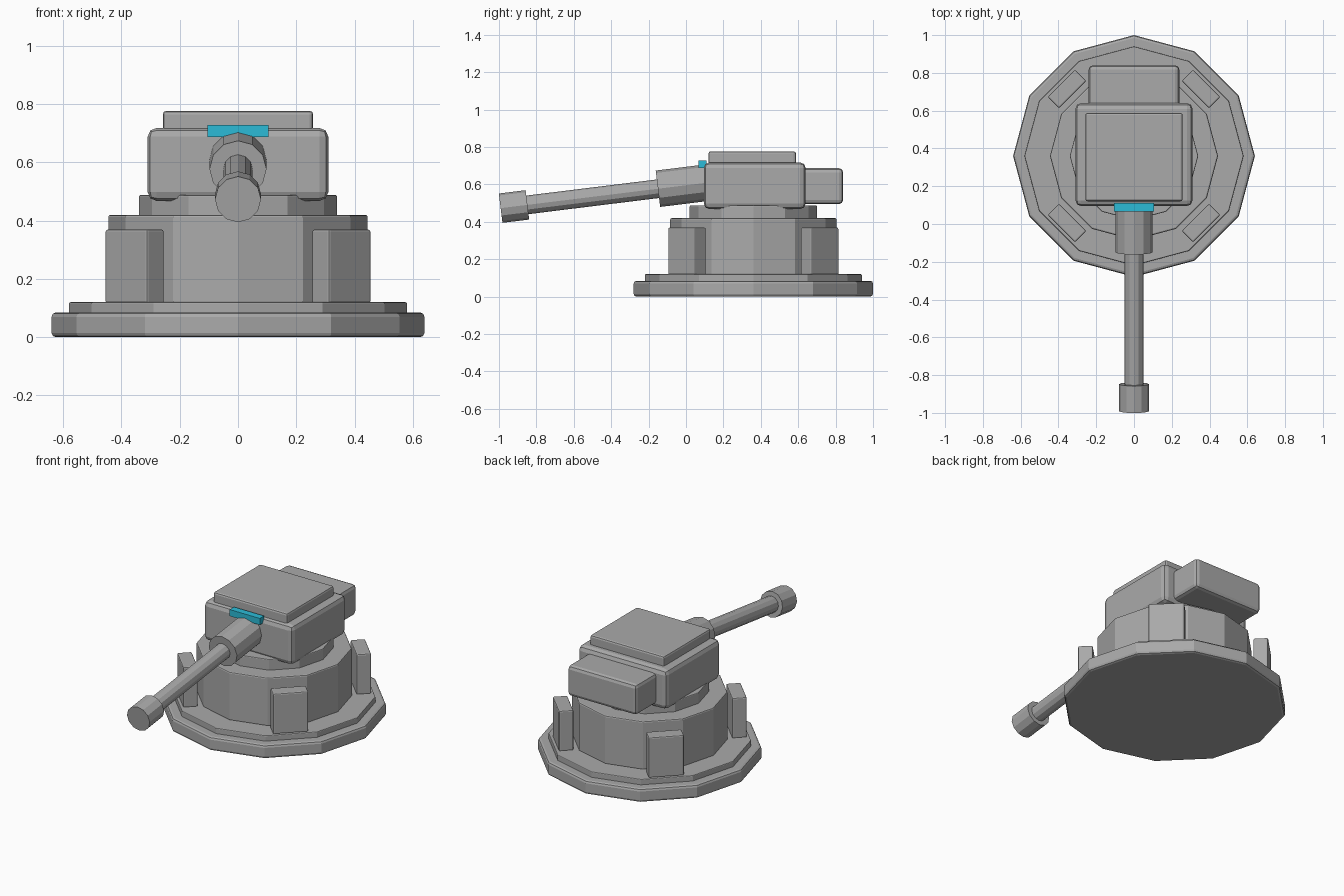
import bpy
from math import radians
from mathutils import Vector

cube = bpy.data.objects.get("Cube")
if cube:
    bpy.data.objects.remove(cube, do_unlink=True)


def material(name, colour):
    m = bpy.data.materials.new(name)
    m.use_nodes = True
    m.diffuse_color = colour
    m.node_tree.nodes["Principled BSDF"].inputs["Base Color"].default_value = colour
    return m


grey = material("grey metal", (0.4, 0.4, 0.4, 1))
cyan = material("cyan glass", (0.025, 0.5, 0.68, 1))
CENTRE_Y = 0.36


def finish(name, mat, bevel, segments=2):
    ob = bpy.context.object
    ob.name = name
    ob.data.materials.append(mat)
    if bevel:
        mod = ob.modifiers.new("Soft edges", "BEVEL")
        mod.width = bevel
        mod.segments = segments
        mod.limit_method = "ANGLE"
        mod.angle_limit = radians(40)
    return ob


def box(name, low, high, bevel=0.01, mat=grey, turn=0):
    low, high = Vector(low), Vector(high)
    bpy.ops.mesh.primitive_cube_add(size=1, location=(low + high) / 2)
    ob = bpy.context.object
    ob.scale = high - low
    bpy.ops.object.transform_apply(location=False, rotation=False, scale=True)
    ob.rotation_euler.z = turn
    return finish(name, mat, bevel)


def tier(name, radius, bottom, top, bevel):
    bpy.ops.mesh.primitive_cylinder_add(vertices=12, radius=radius, depth=top - bottom,
                                        location=(0, CENTRE_Y, (bottom + top) / 2))
    return finish(name, grey, bevel)


def barrel_point(y):
    return Vector((0, y, 0.577 + 0.1235 * (y + 0.15)))


def tube(name, radius, front, back):
    a, b = barrel_point(front), barrel_point(back)
    bpy.ops.mesh.primitive_cylinder_add(vertices=12, radius=radius, depth=(b - a).length,
                                        location=(a + b) / 2)
    bpy.context.object.rotation_euler = (b - a).to_track_quat("Z", "Y").to_euler()
    return finish(name, grey, 0)


# Stepped twelve-sided pedestal
tier("base_plate", 0.64, 0, 0.085, 0.015)
tier("base_step", 0.58, 0.08, 0.12, 0.005)
tier("drum", 0.445, 0.115, 0.42, 0.008)
tier("turret_ring", 0.34, 0.41, 0.488, 0.005)

# Four diagonal support blocks around the drum
for side, sx in (("left", 1), ("right", -1)):
    for end, sy in (("back", 1), ("front", -1)):
        x, y = sx * 0.355, CENTRE_Y + sy * 0.355
        box(f"support_block_{end}_{side}", (x - 0.0425, y - 0.1025, 0.115),
            (x + 0.0425, y + 0.1025, 0.37), 0.008, turn=radians(45 * sx * sy))

# Turret head
box("turret_body", (-0.31, 0.095, 0.468), (0.31, 0.64, 0.718), 0.03)
box("roof_plate", (-0.258, 0.12, 0.70), (0.258, 0.588, 0.777), 0.012)
box("rear_box", (-0.24, 0.6, 0.495), (0.24, 0.84, 0.687), 0.022)
box("sight_window", (-0.105, 0.067, 0.687), (0.105, 0.11, 0.728), 0, cyan)

# Slightly lowered gun
tube("gun_sleeve", 0.098, -0.15, 0.14)
tube("gun_barrel", 0.05, -0.9, 0.0)
tube("muzzle", 0.079, -0.991, -0.848)
